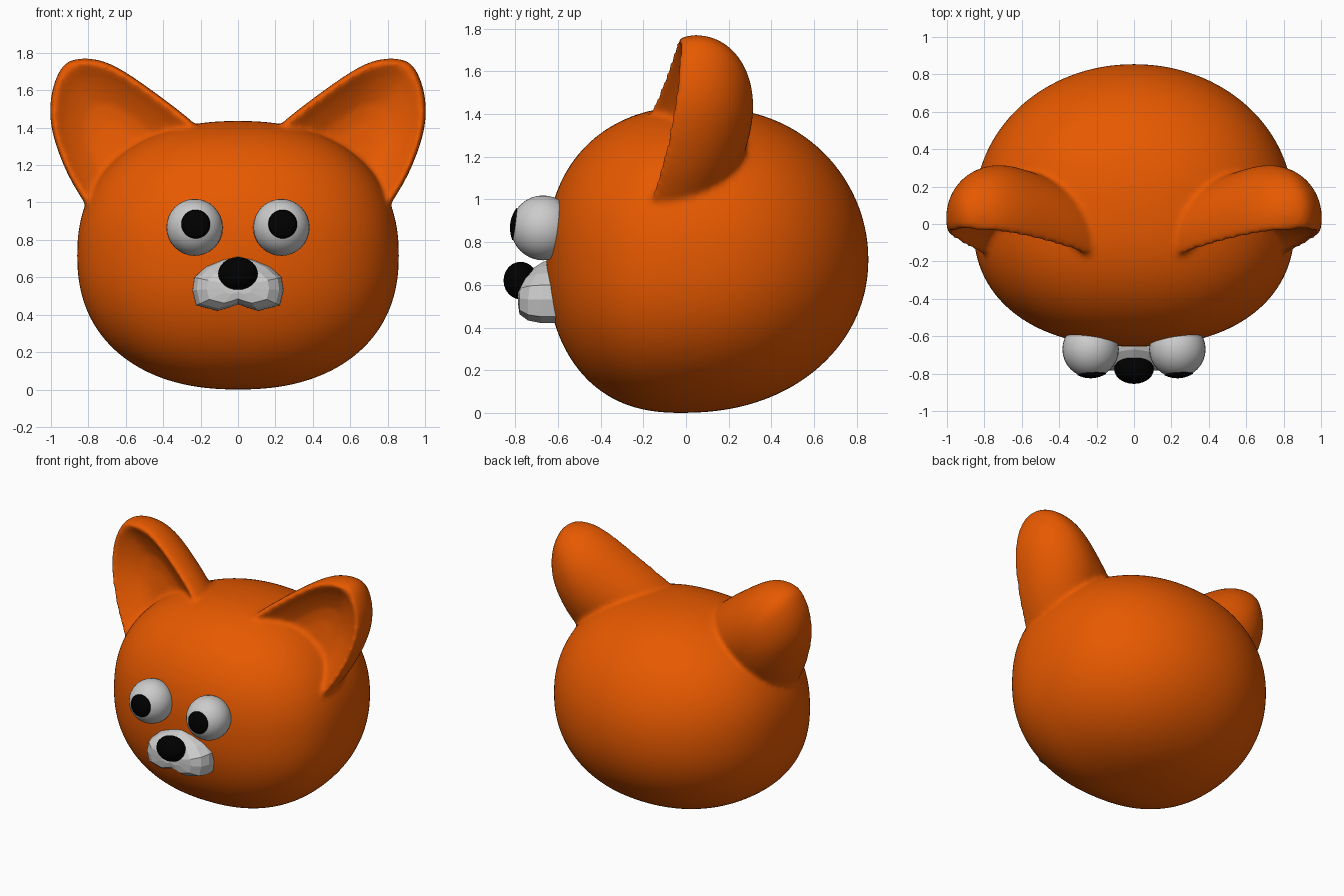
import bpy, bmesh, math
from mathutils import Vector

if "Cube" in bpy.data.objects:
    bpy.data.objects.remove(bpy.data.objects["Cube"])


def material(name, rgb):
    m = bpy.data.materials.new(name)
    m.diffuse_color = (*rgb, 1)
    m.use_nodes = True
    m.node_tree.nodes["Principled BSDF"].inputs["Base Color"].default_value = m.diffuse_color
    return m


ORANGE = material("orange", (0.8, 0.1, 0.0))
BLACK = material("black", (0.0, 0.0, 0.0))


def finish(bm, name, mat=None, smooth=True):
    bmesh.ops.recalc_face_normals(bm, faces=bm.faces[:])
    me = bpy.data.meshes.new(name)
    bm.to_mesh(me)
    bm.free()
    if mat:
        me.materials.append(mat)
    for p in me.polygons:
        p.use_smooth = smooth
    ob = bpy.data.objects.new(name, me)
    bpy.context.collection.objects.link(ob)
    return ob


def ellipsoid(name, loc, radii, mat=None, seg=32, rings=16):
    bm = bmesh.new()
    bmesh.ops.create_uvsphere(bm, u_segments=seg, v_segments=rings, radius=1)
    for v in bm.verts:
        v.co = Vector([c + r * p for c, r, p in zip(loc, radii, v.co)])
    return finish(bm, name, mat)


def cap(name, loc, radius, direction, mat):
    """Round cap of a sphere, closed behind, facing the given direction."""
    bm = bmesh.new()
    bmesh.ops.create_uvsphere(bm, u_segments=32, v_segments=30, radius=radius)
    low = [v for v in bm.verts if v.co.z < radius * math.cos(math.radians(31))]
    bmesh.ops.delete(bm, geom=low, context='VERTS')
    bmesh.ops.holes_fill(bm, edges=bm.edges[:])
    turn = Vector(direction).to_track_quat('Z', 'Y')
    for v in bm.verts:
        v.co = turn @ v.co + Vector(loc)
    return finish(bm, name, mat)


def loft(bm, rings):
    """Skin a list of closed point rings and cap both ends."""
    vs = [[bm.verts.new(p) for p in r] for r in rings]
    n = len(vs[0])
    for a, b in zip(vs, vs[1:]):
        for i in range(n):
            j = (i + 1) % n
            bm.faces.new((a[i], a[j], b[j], b[i]))
    bm.faces.new(vs[0][::-1])
    bm.faces.new(vs[-1])


def smooth_loop(pts, steps=6):
    """Closed Catmull-Rom curve through 2D points."""
    out, n = [], len(pts)
    for i in range(n):
        a, b, c, d = (Vector(pts[(i + k) % n]) for k in (-1, 0, 1, 2))
        for s in range(steps):
            t = s / steps
            out.append(0.5 * (2 * b + (c - a) * t + (2 * a - 5 * b + 4 * c - d) * t * t
                              + (3 * b - a - 3 * c + d) * t ** 3))
    return out


# Head: rounded ball, widest at y = 0, deeper behind than in front
bm = bmesh.new()
bmesh.ops.create_icosphere(bm, subdivisions=5, radius=1)
for v in bm.verts:
    p = 2.27 - 0.2 * max(0, v.co.y)
    k = sum(abs(c) ** p for c in v.co) ** (-1 / p)
    c = v.co * k
    depth = 0.855 if c.y > 0 else 0.655
    v.co = (0.86 * c.x, depth * c.y + 0.03 * (1 - c.y * c.y) * c.z, 0.718 + 0.718 * c.z)

# Ears: cupped shells lofted from the hollow, over the rim, to the domed back
outline = smooth_loop([(0.22, 1.41), (0.46, 1.60), (0.66, 1.73), (0.80, 1.77), (0.92, 1.745),
                       (0.985, 1.63), (1.005, 1.48), (0.98, 1.33), (0.91, 1.15), (0.81, 0.98),
                       (0.72, 0.85), (0.50, 0.88), (0.26, 1.12), (0.17, 1.30)])
profile = [(0.03, 0.15), (0.3, 0.145), (0.5, 0.125), (0.65, 0.09), (0.78, 0.055), (0.88, 0.022),
           (0.94, 0.002), (0.97, 0.008), (0.99, 0.035), (1, 0.08)]
for i in range(1, 13):
    t = math.radians(7.4 * i)
    profile.append((math.cos(t), 0.08 + 0.345 * math.sin(t)))
centre = Vector((0.63, 1.29))
for side in (-1, 1):
    rings = []
    for scale, depth in profile:
        ring = []
        for q in outline:
            x, z = centre + (q - centre) * scale
            rise = (x - 0.525) * 0.584 + (z - 1.205) * 0.812
            ring.append((side * x, -0.17 + 0.3 * rise - 0.13 * rise * rise + depth, z))
        rings.append(ring)
    loft(bm, rings)

# Fuse head and ears into one soft skin
head = finish(bm, "head_and_ears", ORANGE)
remesh = head.modifiers.new("fuse", 'REMESH')
remesh.mode = 'VOXEL'
remesh.voxel_size = 0.015
remesh.use_smooth_shade = True
soften = head.modifiers.new("soften", 'SMOOTH')
soften.factor = 0.5
soften.iterations = 10

# Eyes and pupils
for side, label, px in ((-1, "left", -0.225), (1, "right", 0.24)):
    x = side * 0.232
    ellipsoid("eye_" + label, (x, -0.67, 0.867), (0.151, 0.151, 0.152))
    cap("pupil_" + label, (x, -0.67, 0.867), 0.155, (px - x, -0.154, 0.02), BLACK)

# Muzzle: faceted, notched below, sloping back at the top
half = [(0, 0.725), (0.09, 0.70), (0.17, 0.66), (0.235, 0.60), (0.245, 0.53),
        (0.225, 0.45), (0.11, 0.42), (0.04, 0.44)]
loop = half + [(0, 0.455)] + [(-x, z) for x, z in half[:0:-1]]
rings = []
for y, s in ((-0.56, 1), (-0.68, 0.99), (-0.74, 0.9), (-0.78, 0.68), (-0.787, 0.3)):
    ring = []
    for x, z in loop:
        z = 0.55 + (z - 0.55) * s
        ring.append((x * s, y + max(0, z - 0.58) * 0.55, z))
    rings.append(ring)
bm = bmesh.new()
loft(bm, rings)
finish(bm, "muzzle", None, smooth=False)

# Nose
ellipsoid("nose", (0, -0.775, 0.62), (0.106, 0.08, 0.088), BLACK, 24, 12)
